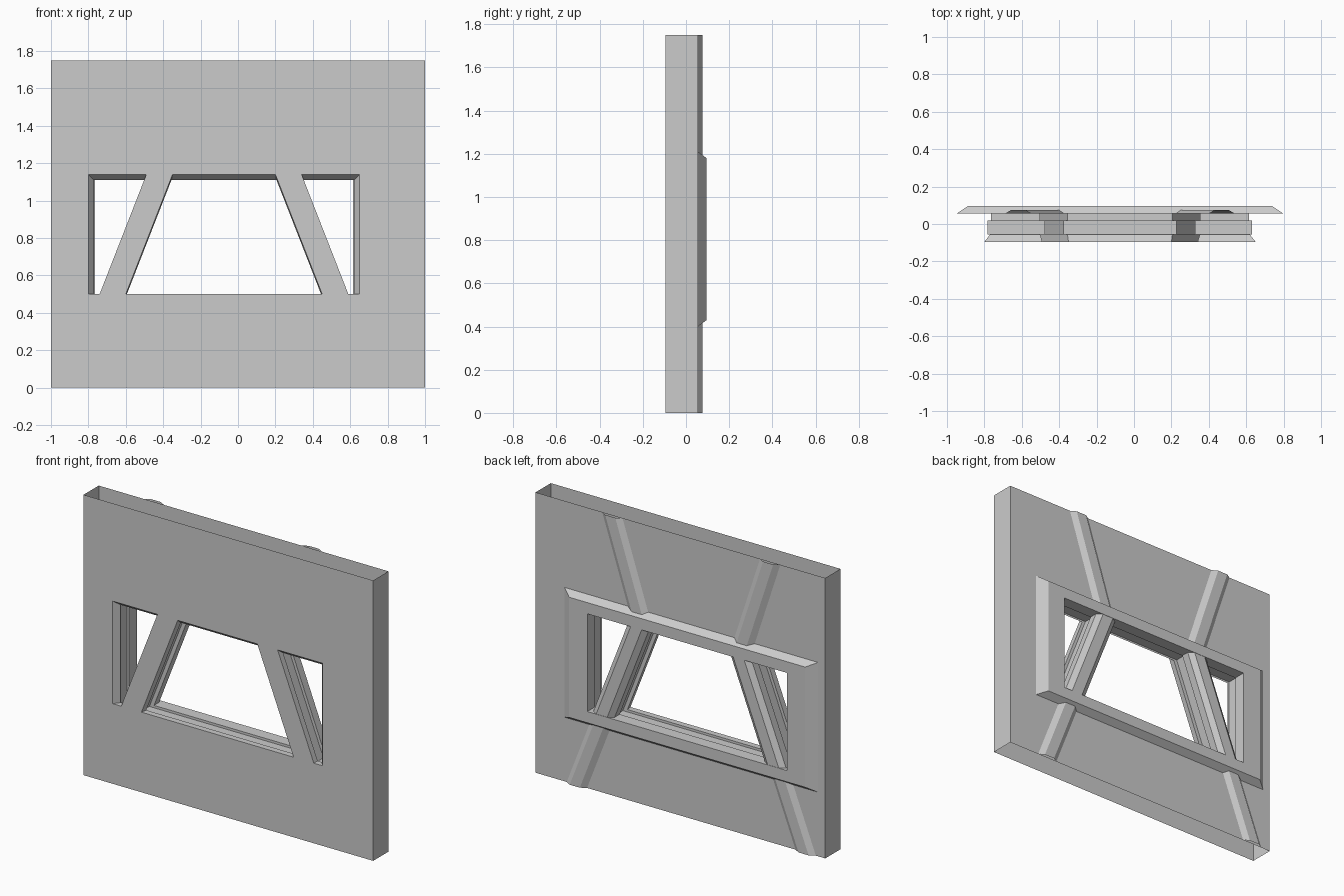
import bpy

if "Cube" in bpy.data.objects:
    bpy.data.objects.remove(bpy.data.objects["Cube"])

FRONT, BACK, MID, LIP = -0.095, 0.055, 0.07, 0.095
Z0, Z1 = 0.5, 1.14          # window opening, bottom and top
AXIS = -0.15                # x -> AXIS - x mirrors about the window centre


def make(name, quads):
    verts = [p for q in quads for p in q]
    faces = [tuple(range(i, i + 4)) for i in range(0, len(verts), 4)]
    me = bpy.data.meshes.new(name)
    me.from_pydata(verts, [], faces)
    ob = bpy.data.objects.new(name, me)
    bpy.context.collection.objects.link(ob)
    bpy.context.view_layer.objects.active = ob
    ob.select_set(True)
    bpy.ops.object.mode_set(mode='EDIT')
    bpy.ops.mesh.select_all(action='SELECT')
    bpy.ops.mesh.remove_doubles(threshold=0.0002)
    bpy.ops.object.mode_set(mode='OBJECT')
    ob.select_set(False)
    return ob


def strip(a, b):
    """Quads joining two four-point loops."""
    return [(a[i], a[(i + 1) % 4], b[(i + 1) % 4], b[i]) for i in range(4)]


def rect(x0, x1, z0, z1, y):
    return [(x0, y, z0), (x1, y, z0), (x1, y, z1), (x0, y, z1)]


def at(line, z):
    """x on a slanted line given by its x at Z0 and at Z1."""
    return line[0] + (line[1] - line[0]) * (z - Z0) / (Z1 - Z0)


def flip(loop):
    m = [(AXIS - x, y, z) for x, y, z in loop]
    return [m[1], m[0], m[3], m[2]]


def opening(left, right, y, dl, dr, db, dt):
    z0, z1 = Z0 + db, Z1 - dt
    return [(at(left, z0) + dl, y, z0), (at(right, z0) - dr, y, z0),
            (at(right, z1) - dr, y, z1), (at(left, z1) + dl, y, z1)]


def ribs(name, lo, hi, z0, z1, base, top, bevel):
    """A pair of mirrored raised ribs with a trapezoid section."""
    def section(span, z):
        l, r = span
        return [(l, base, z), (l + bevel, top, z), (r - bevel, top, z), (r, base, z)]
    quads = []
    a, b = section(lo, z0), section(hi, z1)
    for i in range(3):
        q = (a[i], b[i], b[i + 1], a[i + 1])
        quads.append(q)
        quads.append(tuple((AXIS - x, y, z) for x, y, z in reversed(q)))
    make(name, quads)


outer_line = (-0.80, -0.80)
post_l, post_r = (-0.74, -0.49), (-0.60, -0.35)
mirror_r = tuple(AXIS - x for x in post_r)

# Wall: front, back and side sheets, open at top and bottom
front = rect(-1, 1, 0, 1.75, FRONT)
back = rect(-1, 1, 0, 1.75, BACK)
frame_base = rect(-0.95, 0.80, 0.40, 1.21, BACK)
quads = strip(front, rect(-0.80, 0.65, Z0, Z1, FRONT)) + strip(frame_base, back)
post = [(post_l[0], FRONT, Z0), (post_r[0], FRONT, Z0),
        (post_r[1], FRONT, Z1), (post_l[1], FRONT, Z1)]
quads += [tuple(post), tuple(flip(post))]
quads += [(front[1], back[1], back[2], front[2]), (front[3], back[3], back[0], front[0])]
make("wall_panel", quads)

# Window reveals: bevelled front, recessed channel, straight back part
side_levels = [(FRONT, 0, 0, 0, 0), (-0.057, .03, 0, 0, .03),
               (-0.057, .018, -.02, -.015, .018), (0.02, .018, -.02, -.015, .018),
               (0.02, .035, 0, 0, .03), (MID, .035, 0, 0, .03)]
mid_levels = [(FRONT, 0, 0, 0, 0), (-0.057, .006, .006, 0, .03),
              (-0.057, -.02, -.02, -.015, .018), (0.02, -.02, -.02, -.015, .018),
              (0.02, .006, .006, 0, .03), (MID, .006, .006, 0, .03)]
side = [opening(outer_line, post_l, *lv) for lv in side_levels]
middle = [opening(post_r, mirror_r, *lv) for lv in mid_levels]
for name, loops in (("left_window_reveal", side), ("middle_window_reveal", middle),
                    ("right_window_reveal", [flip(l) for l in side])):
    make(name, [q for a, b in zip(loops, loops[1:]) for q in strip(a, b)])

# Raised frame around the windows on the back
flat = rect(-0.89, 0.74, 0.43, 1.18, LIP)
hole = rect(-0.765, 0.615, Z0, 1.11, LIP)
hole_in = rect(-0.765, 0.615, Z0, 1.11, MID)
make("back_window_frame", strip(flat, frame_base) + strip(hole, flat) + strip(hole_in, hole))

# Bevelled backs of the slanted window posts
ribs("window_post_back", (post_l[0], post_r[0] + .006),
     (at(post_l, 1.11), at(post_r, 1.11) + .006), Z0, 1.11, MID, 0.093, 0.035)

# Ribs on the back above and below the frame
ribs("upper_rib", (-0.49, -0.35), (-0.69, -0.55), 1.14, 1.75, BACK, 0.076, 0.035)
ribs("lower_rib", (-0.935, -0.795), (-0.752, -0.612), 0, 0.47, BACK, 0.076, 0.035)
